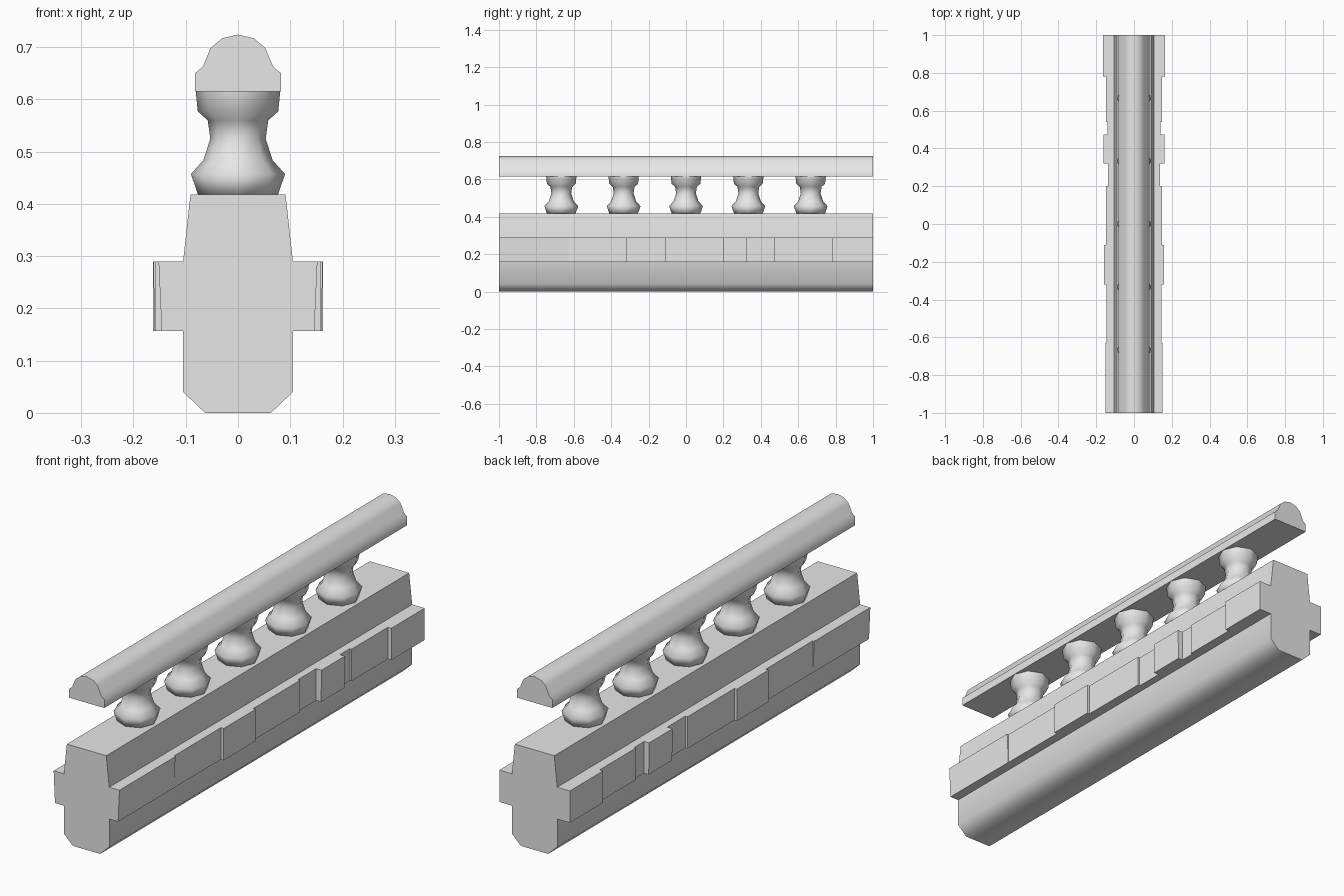
import bpy, bmesh, math

cube = bpy.data.objects.get("Cube")
if cube:
    bpy.data.objects.remove(cube, do_unlink=True)

stone = bpy.data.materials.new("grey_stone")
stone.use_nodes = True
stone.diffuse_color = (0.8, 0.8, 0.8, 1)
stone.node_tree.nodes["Principled BSDF"].inputs["Base Color"].default_value = (0.8, 0.8, 0.8, 1)


def finish(name, bm, smooth=None):
    bmesh.ops.recalc_face_normals(bm, faces=bm.faces)
    mesh = bpy.data.meshes.new(name)
    bm.to_mesh(mesh)
    bm.free()
    mesh.materials.append(stone)
    obj = bpy.data.objects.new(name, mesh)
    bpy.context.collection.objects.link(obj)
    if smooth:
        bpy.ops.object.select_all(action='DESELECT')
        obj.select_set(True)
        bpy.context.view_layer.objects.active = obj
        bpy.ops.object.shade_smooth_by_angle(angle=math.radians(smooth))
    return obj


def add_prism(bm, outline, y0, y1):
    """Extrude an x-z outline from y0 to y1."""
    face = bm.faces.new([bm.verts.new((x, y0, z)) for x, z in outline])
    result = bmesh.ops.extrude_face_region(bm, geom=[face], use_keep_orig=True)
    for v in result["geom"]:
        if isinstance(v, bmesh.types.BMVert):
            v.co.y = y1


def mirrored(half):
    """Complete a right-hand outline by reflecting it in x."""
    return half + [(-x, z) for x, z in reversed(half) if x > 0]


# Plinth with chamfered foot and tapering upper part
bm = bmesh.new()
add_prism(bm, mirrored([(0.063, 0), (0.105, 0.04), (0.105, 0.29), (0.091, 0.418)]), -1, 1)
finish("plinth", bm, 50)

# Rounded handrail
bm = bmesh.new()
add_prism(bm, mirrored([(0.082, 0.615), (0.082, 0.65), (0.067, 0.663), (0.052, 0.699),
                        (0.03, 0.717), (0, 0.724)]), -1, 1)
finish("handrail", bm, 50)

# Projecting course of uneven stones: start, end, depth at top, depth at bottom
stones = [(-1, -0.63, 0.152, 0.146), (-0.63, -0.32, 0.145, 0.145),
          (-0.32, -0.11, 0.158, 0.158), (-0.11, 0.2, 0.147, 0.147),
          (0.2, 0.32, 0.137, 0.137), (0.32, 0.475, 0.162, 0.16),
          (0.475, 0.54, 0.139, 0.139), (0.54, 0.78, 0.147, 0.147),
          (0.78, 1, 0.163, 0.163)]
for side, label in ((1, "left"), (-1, "right")):
    bm = bmesh.new()
    for y0, y1, top, bottom in stones:
        add_prism(bm, [(side * 0.105, 0.157), (side * bottom, 0.157),
                       (side * top, 0.29), (side * 0.105, 0.29)], y0, y1)
    finish(label + "_stone_course", bm)

# Turned balusters
profile = [(0.076, 0.416), (0.09, 0.457), (0.066, 0.484), (0.053, 0.525),
           (0.058, 0.56), (0.077, 0.577), (0.081, 0.616)]
SIDES = 8
for i in range(5):
    bm = bmesh.new()
    rings = []
    for r, z in profile:
        rings.append([bm.verts.new((r * math.cos(math.tau * k / SIDES),
                                    (i - 2) / 3 + r * math.sin(math.tau * k / SIDES), z))
                      for k in range(SIDES)])
    for low, high in zip(rings, rings[1:]):
        for k in range(SIDES):
            n = (k + 1) % SIDES
            bm.faces.new((low[k], low[n], high[n], high[k]))
    bm.faces.new(rings[0])
    bm.faces.new(rings[-1])
    finish(f"baluster_{i + 1}", bm, 75)
